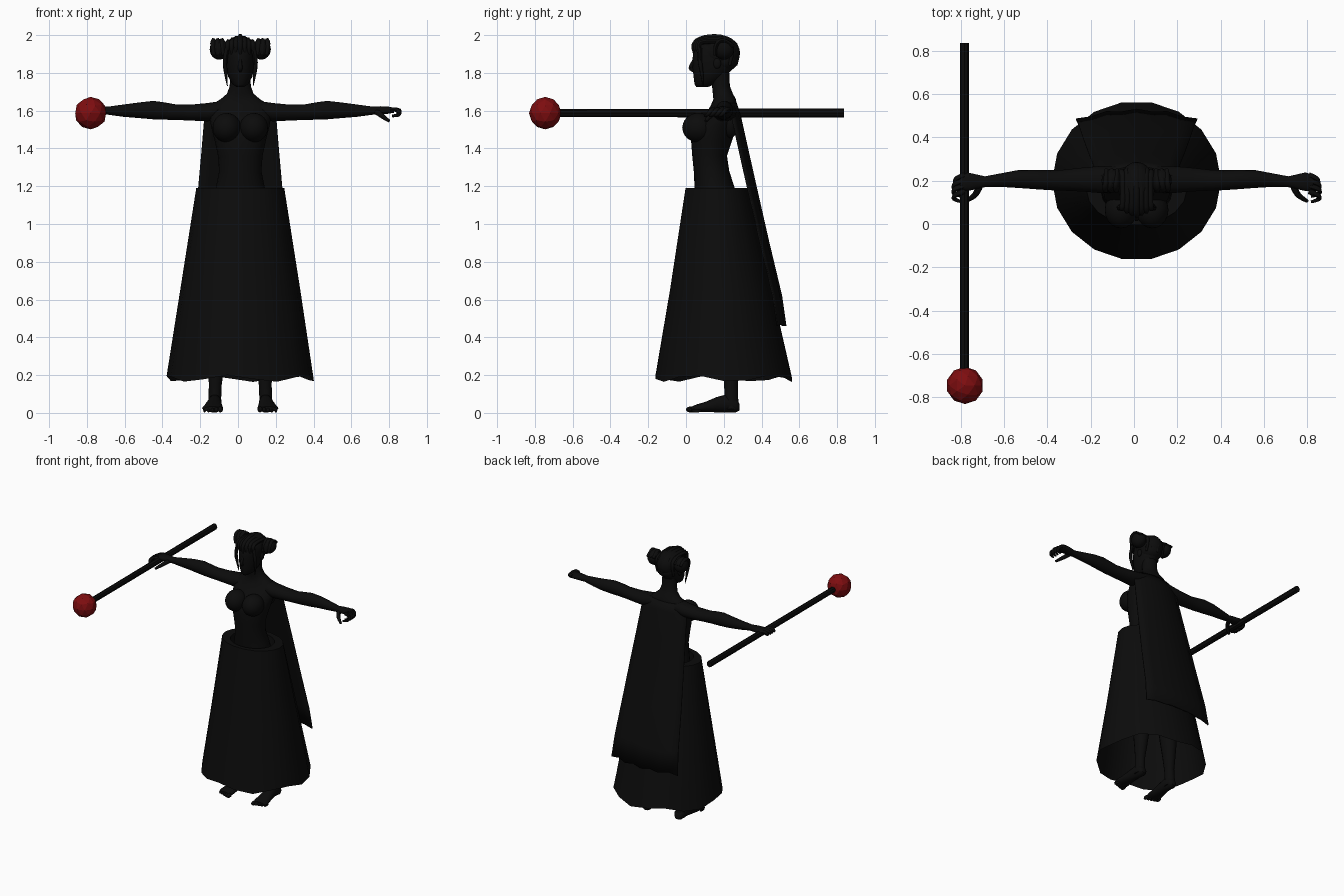
import bpy, bmesh, math
from mathutils import Vector, Matrix

CX = 0.012  # body centre line


def material(name, rgb):
    m = bpy.data.materials.new(name)
    m.diffuse_color = (*rgb, 1)
    return m


BLACK = material("near_black", (0.0035, 0.0035, 0.0035))
RED = material("deep_red", (0.21, 0.004, 0.005))


def finish(name, bm, mat=BLACK, smooth=40):
    bmesh.ops.recalc_face_normals(bm, faces=bm.faces)
    me = bpy.data.meshes.new(name)
    bm.to_mesh(me)
    bm.free()
    me.materials.append(mat)
    ob = bpy.data.objects.new(name, me)
    bpy.context.collection.objects.link(ob)
    if smooth:
        bpy.ops.object.select_all(action='DESELECT')
        ob.select_set(True)
        bpy.context.view_layer.objects.active = ob
        bpy.ops.object.shade_smooth_by_angle(angle=math.radians(smooth))
    return ob


def loft(name, rings, axis='z', n=16, caps=True, mat=BLACK, smooth=60, wave=None):
    """Join ellipses (centre x, y, z, half size a, half size b) along an axis."""
    bm = bmesh.new()
    u, v = {'z': ((1, 0, 0), (0, 1, 0)), 'x': ((0, 1, 0), (0, 0, 1)),
            'y': ((1, 0, 0), (0, 0, 1))}[axis]
    u, v = Vector(u), Vector(v)
    loops = []
    for k, (x, y, z, a, b) in enumerate(rings):
        loop = []
        for i in range(n):
            t = 2 * math.pi * i / n
            p = Vector((x, y, z)) + u * a * math.cos(t) + v * b * math.sin(t)
            if wave and k == 0:
                p.z += wave(i)
            loop.append(bm.verts.new(p))
        loops.append(loop)
    for A, B in zip(loops, loops[1:]):
        for i in range(n):
            j = (i + 1) % n
            bm.faces.new((A[i], A[j], B[j], B[i]))
    if caps:
        bm.faces.new(loops[0])
        bm.faces.new(loops[-1])
    return finish(name, bm, mat, smooth)


def ball(name, loc, size, mat=BLACK, sub=3, smooth=60):
    bm = bmesh.new()
    m = Matrix.Translation(loc) @ Matrix.Diagonal((*size, 1))
    bmesh.ops.create_icosphere(bm, subdivisions=sub, radius=1, matrix=m)
    return finish(name, bm, mat, smooth)


def strand(name, pts, radii):
    """Tapered round tube along a smooth path."""
    cu = bpy.data.curves.new(name + "_path", 'CURVE')
    cu.dimensions = '3D'
    cu.bevel_depth, cu.bevel_resolution, cu.use_fill_caps = 1, 1, True
    cu.resolution_u = 3
    sp = cu.splines.new('NURBS')
    sp.points.add(len(pts) - 1)
    for p, c, r in zip(sp.points, pts, radii):
        p.co, p.radius = (*c, 1), r
    sp.use_endpoint_u, sp.order_u = True, 3
    ob = bpy.data.objects.new(name + "_path", cu)
    bpy.context.collection.objects.link(ob)
    bpy.context.view_layer.update()
    bm = bmesh.new()
    me = ob.to_mesh()
    bm.from_mesh(me)
    ob.to_mesh_clear()
    bpy.data.objects.remove(ob)
    return finish(name, bm, BLACK, 60)


# Torso from hips to the neck
loft("torso", [(CX, .17, .98, .14, .10), (CX, .165, 1.10, .15, .11), (CX, .15, 1.20, .128, .105),
               (CX, .135, 1.28, .112, .094), (CX, .125, 1.36, .118, .092), (CX, .135, 1.44, .135, .108),
               (CX, .155, 1.52, .155, .115), (CX, .19, 1.58, .165, .085), (CX, .20, 1.63, .155, .068),
               (CX, .205, 1.66, .105, .06), (CX, .195, 1.69, .07, .053), (CX, .185, 1.73, .056, .047),
               (CX, .18, 1.80, .053, .05)], n=20)

# Head, nose and hair
loft("head", [(CX, .085, 1.725, .02, .03), (CX, .10, 1.74, .042, .055), (CX, .125, 1.78, .064, .085),
              (CX, .145, 1.83, .073, .11), (CX, .15, 1.88, .077, .115), (CX, .155, 1.93, .074, .112),
              (CX, .16, 1.97, .052, .08)], n=20)
strand("nose", [(CX, .045, 1.875), (CX, .03, 1.845), (CX, .02, 1.82), (CX, .04, 1.81)],
       [.008, .010, .013, .008])
strand("lips", [(CX - .022, .055, 1.778), (CX, .038, 1.778), (CX + .022, .055, 1.778)], [.004, .009, .004])
ball("hair_cap", (CX, .175, 1.905), (.085, .112, .093))
ball("hair_back", (CX, .20, 1.865), (.075, .075, .06))
for i in range(7):
    x = (i - 3) * .023
    strand("hair_lock", [(CX + x, .045 + abs(x) * .5, 1.90), (CX + x, .025 + abs(x) * .5, 1.955),
                         (CX + x * .9, .10, 1.995 - abs(x) * .4), (CX + x * .9, .21, 1.992 - abs(x) * .4),
                         (CX + x, .29 - abs(x) * .5, 1.93), (CX + x, .265 - abs(x) * .5, 1.84)],
           [.008, .014, .013, .014, .014, .008])

# Legs, arms and everything else that is paired
for s, side in ((-1, "right"), (1, "left")):
    def X(v):
        return CX + s * v

    ball(side + "_bun", (X(.112), .20, 1.925), (.05, .055, .055))
    for k in range(3):
        strand(side + "_bun_coil", [(X(.09 + .025 * k), .155, 1.895), (X(.10 + .025 * k), .15, 1.95),
                                    (X(.095 + .022 * k), .20, 1.985), (X(.09 + .025 * k), .25, 1.94)],
               [.01, .013, .013, .01])
    strand(side + "_side_lock", [(X(.07), .075, 1.93), (X(.083), .07, 1.87), (X(.078), .085, 1.80),
                                 (X(.068), .09, 1.73)], [.012, .013, .010, .002])
    ball(side + "_ear", (X(.077), .165, 1.85), (.012, .02, .028))
    ball(side + "_breast", (X(.072), .065, 1.51), (.075, .085, .078))
    ball(side + "_shoulder_blade", (X(.08), .235, 1.54), (.06, .045, .085))

    loft(side + "_arm", [(X(.08), .205, 1.61, .06, .045), (X(.17), .205, 1.592, .062, .05),
                         (X(.25), .205, 1.59, .055, .044), (X(.34), .202, 1.592, .048, .042),
                         (X(.40), .202, 1.598, .046, .047), (X(.46), .205, 1.603, .045, .050),
                         (X(.54), .208, 1.602, .042, .042), (X(.62), .203, 1.60, .032, .033),
                         (X(.70), .195, 1.60, .025, .022), (X(.74), .195, 1.602, .034, .022),
                         (X(.78), .195, 1.603, .043, .020), (X(.815), .19, 1.602, .036, .013)], 'x', 14)
    # Curled fingers and thumb
    for k in range(4):
        y = .225 - .025 * k
        strand(side + "_finger", [(X(.795), y, 1.605), (X(.825 + .006 * (k % 3)), y - .01, 1.608),
                                  (X(.847 - .008 * (k == 0)), y - .025, 1.592),
                                  (X(.838), y - .04, 1.574), (X(.805), y - .048, 1.572)],
               [.013, .012, .011, .010, .007])
    strand(side + "_thumb", [(X(.72), .185, 1.595), (X(.735), .145, 1.585), (X(.76), .12, 1.565),
                             (X(.788), .105, 1.545)], [.016, .015, .012, .008])

    loft(side + "_leg", [(X(.135), .24, .02, .036, .042), (X(.135), .24, .08, .034, .037),
                         (X(.132), .238, .15, .034, .037), (X(.128), .24, .25, .044, .048),
                         (X(.123), .24, .36, .055, .062), (X(.117), .22, .46, .05, .055),
                         (X(.112), .20, .54, .054, .058), (X(.10), .185, .72, .072, .08),
                         (X(.088), .175, .90, .085, .098), (X(.075), .17, 1.05, .078, .10)], n=14)
    loft(side + "_foot", [(X(.135), .284, .03, .02, .018), (X(.135), .265, .04, .036, .038),
                          (X(.135), .21, .05, .036, .048), (X(.138), .16, .043, .041, .041),
                          (X(.143), .10, .031, .050, .027), (X(.146), .055, .025, .056, .020),
                          (X(.146), .03, .02, .048, .014)], 'y', 14)
    for k in range(5):
        x, r = .105 + k * .021, .016 - .0018 * k
        ball(side + "_toe", (X(x), .024 + .008 * k, r + .002), (r * .85, .026, r), sub=2)

# Long flared skirt with a wavy hem and a turned-in waistband
loft("skirt", [(CX, .20, .182, .39, .367), (CX, .185, .65, .318, .274), (CX, .162, 1.19, .233, .167),
               (CX, .158, 1.19, .165, .132), (CX, .158, 1.12, .16, .128)],
     n=18, caps=False, smooth=30, wave=lambda i: .018 * math.cos(2 * math.pi * i * 5 / 18 + 2.4))

# Cape hanging from the shoulders, gently folded across its width
bm = bmesh.new()
profile = [(1.64, .265, .165), (1.58, .285, .188), (1.40, .325, .203), (1.19, .372, .222),
           (.90, .438, .246), (.62, .505, .268), (.46, .528, .28)]
cols = 8
grid = []
for k, (z, y, w) in enumerate(profile):
    row = []
    for i in range(cols + 1):
        t = 2 * i / cols - 1
        fold = .005 * (i % 2) * k / 3
        row.append(bm.verts.new((CX + w * t, y - .045 * t * t - fold, z + (.012 * (i % 2) if k == 6 else 0))))
    grid.append(row)
for A, B in zip(grid, grid[1:]):
    for i in range(cols):
        bm.faces.new((A[i], A[i + 1], B[i + 1], B[i]))
cape = finish("cape", bm, BLACK, 30)
thick = cape.modifiers.new("cloth_thickness", 'SOLIDIFY')
thick.thickness, thick.offset = .008, 0

# Staff with a faceted orb
loft("staff", [(-.782, -.70, 1.587, .021, .021), (-.782, .836, 1.588, .021, .024)], 'y', 8, smooth=0)
ball("orb", (-.78, -.745, 1.587), (.086, .086, .086), RED, 2, 0)
